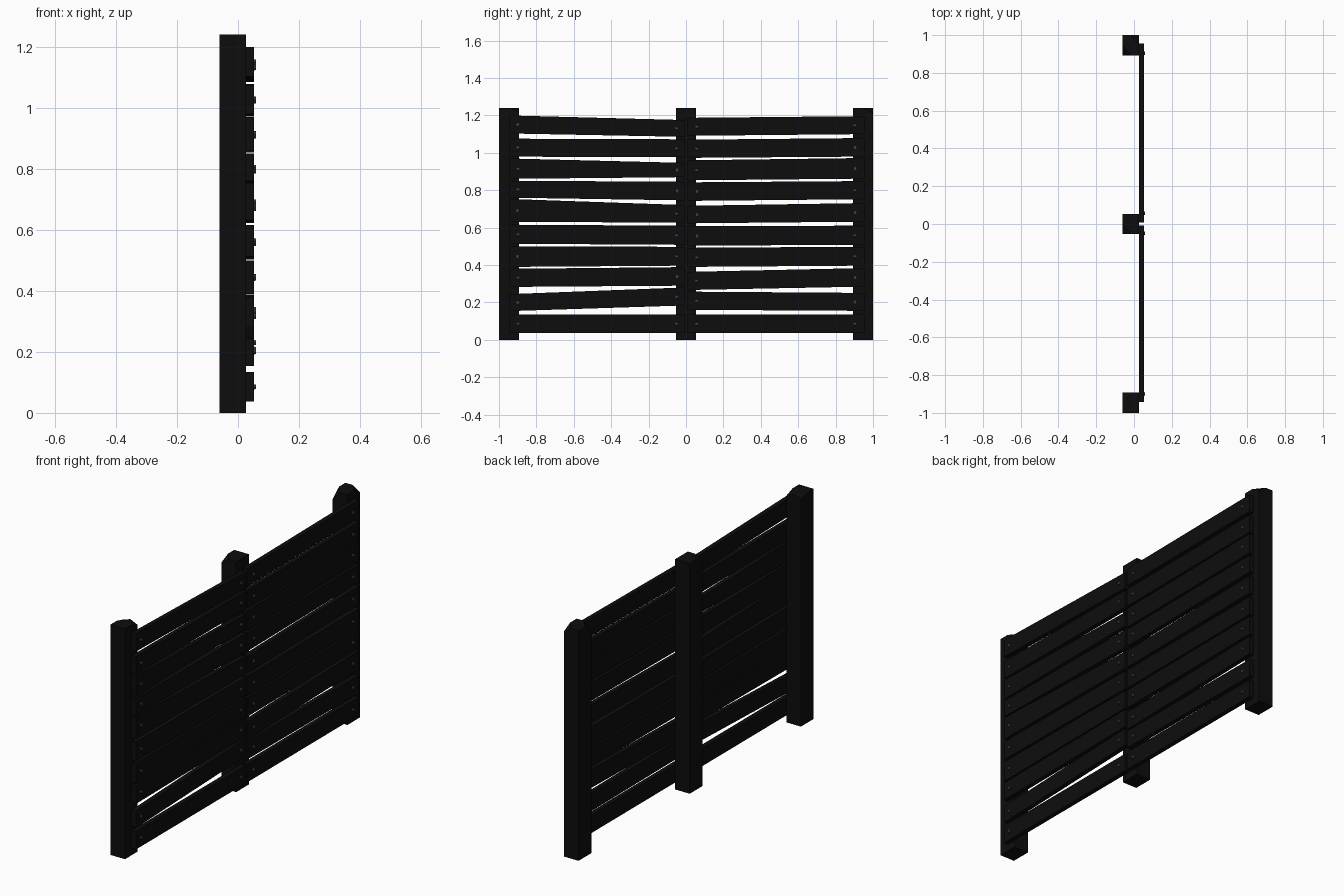
import bpy
import bmesh
import math
from mathutils import Matrix, Vector

default_cube = bpy.data.objects.get("Cube")
if default_cube:
    bpy.data.objects.remove(default_cube, do_unlink=True)


def make_material(name, colour):
    material = bpy.data.materials.new(name)
    material.use_nodes = True
    rgba = (*colour, 1.0)
    material.diffuse_color = rgba
    material.node_tree.nodes["Principled BSDF"].inputs["Base Color"].default_value = rgba
    return material


wood = make_material("charred black wood", (0.004, 0.004, 0.004))
iron = make_material("dark grey iron", (0.05, 0.05, 0.05))


def add_object(name, bm, material):
    bmesh.ops.recalc_face_normals(bm, faces=bm.faces)
    mesh = bpy.data.meshes.new(name)
    bm.to_mesh(mesh)
    bm.free()
    mesh.materials.append(material)
    obj = bpy.data.objects.new(name, mesh)
    bpy.context.collection.objects.link(obj)
    return obj


POST_BACK, POST_FRONT, POST_TOP = -0.06, 0.027, 1.24
BOARD_FRONT = 0.052
POST_HALF = 0.054


def add_post(name, y, cuts):
    """Square post; each cut is (x side, y side, drop) and chips a top corner."""
    bm = bmesh.new()
    bmesh.ops.create_cube(bm, size=1.0)
    depth = POST_FRONT - POST_BACK
    middle = (POST_FRONT + POST_BACK) / 2
    for v in bm.verts:
        v.co = (middle + v.co.x * depth, y + v.co.y * POST_HALF * 2,
                (v.co.z + 0.5) * POST_TOP)
    for sx, sy, drop in cuts:
        corner = Vector((middle + sx * depth / 2, y + sy * POST_HALF, POST_TOP))
        low = corner - Vector((0, 0, drop))
        along_x = corner - Vector((sx * depth / 2, 0, 0))
        along_y = corner - Vector((0, sy * POST_HALF, 0))
        normal = (along_x - low).cross(along_y - low).normalized()
        if normal.dot(corner - low) < 0:
            normal.negate()
        bmesh.ops.bisect_plane(bm, geom=bm.verts[:] + bm.edges[:] + bm.faces[:],
                               dist=1e-5, plane_co=low, plane_no=normal,
                               clear_outer=True)
        rim = [e for e in bm.edges if e.is_boundary]
        bmesh.ops.holes_fill(bm, edges=rim, sides=0)
    add_object(name, bm, wood)


def add_board(name, span, seen, heights):
    """Uneven plank; heights are tops then bottoms at the two post edges."""
    top_a, top_b, low_a, low_b = [h / 1000 for h in heights]

    def height_at(y, a, b):
        return a + (b - a) * (y - seen[0]) / (seen[1] - seen[0])

    bm = bmesh.new()
    bmesh.ops.create_cube(bm, size=1.0)
    for v in bm.verts:
        x = BOARD_FRONT if v.co.x > 0 else POST_FRONT
        y = span[1] if v.co.y > 0 else span[0]
        z = height_at(y, top_a, top_b) if v.co.z > 0 else height_at(y, low_a, low_b)
        v.co = (x, y, z)
    add_object(name, bm, wood)
    return lambda y: (height_at(y, top_a, top_b) + height_at(y, low_a, low_b)) / 2


def add_nail(name, y, z):
    bm = bmesh.new()
    place = Matrix.Translation((0.049, y, z)) @ Matrix.Rotation(math.pi / 2, 4, "Y")
    bmesh.ops.create_cone(bm, cap_ends=True, segments=6, radius1=0.011,
                          radius2=0.009, depth=0.019, matrix=place)
    add_object(name, bm, iron)


# Posts with chipped top corners
add_post("near_post", -0.946, [(-1, 1, 0.014), (1, 1, 0.02)])
add_post("middle_post", 0, [(-1, -1, 0.025)])
add_post("far_post", 0.946, [(-1, -1, 0.045), (1, 1, 0.027)])

# Planks from top to bottom, for each bay
near_heights = [
    (1198, 1176, 1102, 1086), (1075, 1072, 979, 976), (968, 947, 861, 869),
    (850, 845, 759, 746), (751, 722, 631, 626), (615, 610, 513, 508),
    (500, 497, 390, 396), (380, 388, 283, 289), (246, 278, 155, 182),
    (134, 134, 37, 37),
]
far_heights = [
    (1187, 1195, 1091, 1099), (1070, 1078, 973, 979), (960, 971, 853, 861),
    (842, 848, 743, 751), (717, 730, 623, 631), (607, 610, 503, 508),
    (492, 497, 390, 396), (364, 382, 267, 283), (257, 251, 160, 155),
    (134, 134, 37, 37),
]
bays = [
    ("near", (-0.943, -0.008), (-0.892, -0.054), (-0.9, -0.049), near_heights),
    ("far", (0.008, 0.955), (0.054, 0.892), (0.058, 0.904), far_heights),
]
for bay, span, seen, nail_ys, rows in bays:
    for number, heights in enumerate(rows, start=1):
        centre = add_board(f"{bay}_board_{number}", span, seen, heights)
        for side, y in zip(("start", "end"), nail_ys):
            add_nail(f"{bay}_nail_{number}_{side}", y, centre(y))
